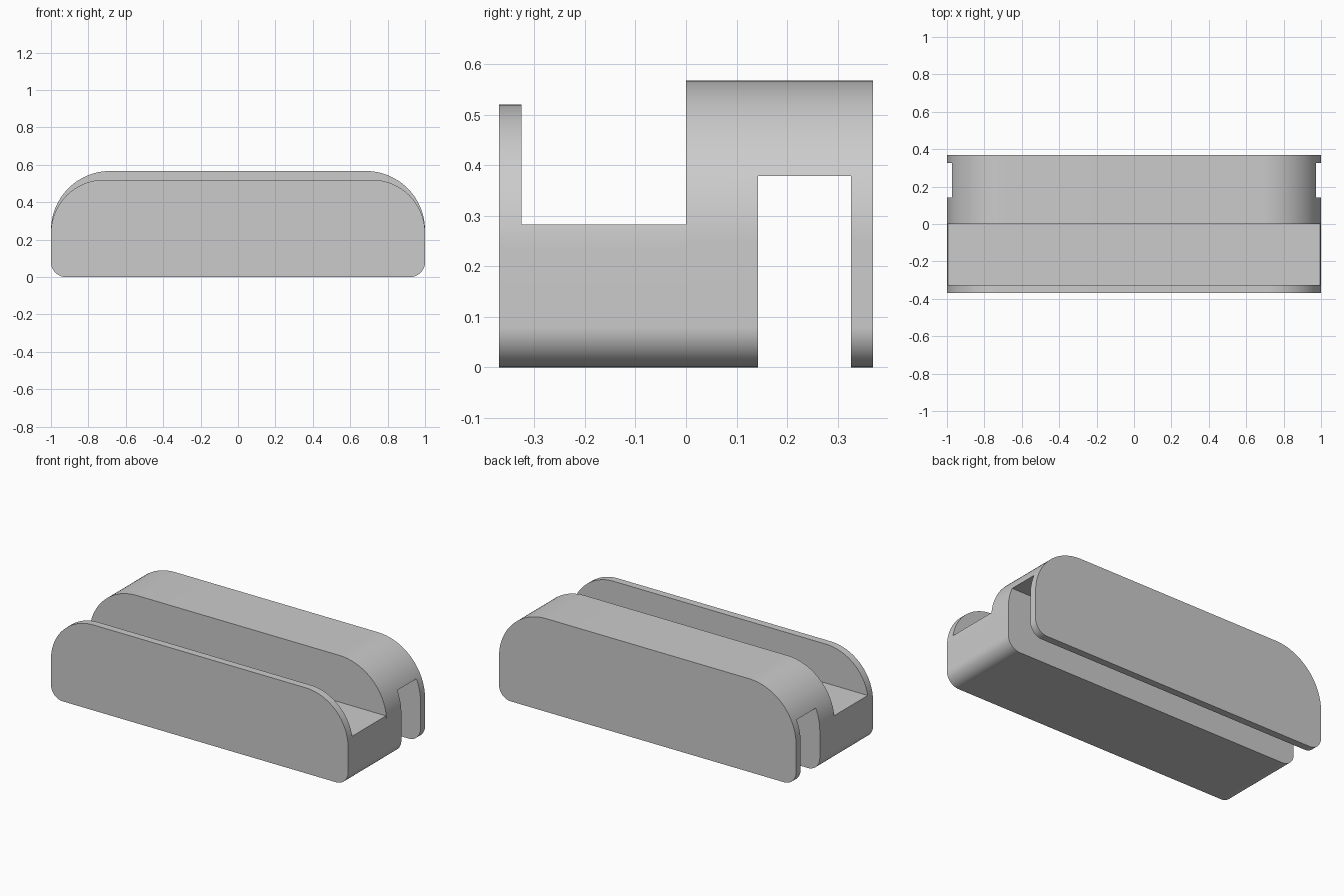
import bpy
import bmesh
from math import sin, cos, pi

cube = bpy.data.objects.get("Cube")
if cube:
    bpy.data.objects.remove(cube, do_unlink=True)

HALF = 1.0        # half of the length
DEPTH = 0.37      # half of the depth
FOOT_R = 0.08     # radius of the lower corners
STEPS = 24        # segments per rounded corner

grey = bpy.data.materials.new("plain grey")
grey.use_nodes = True
COLOUR = (0.6, 0.6, 0.6, 1)
grey.diffuse_color = COLOUR
grey.node_tree.nodes["Principled BSDF"].inputs["Base Color"].default_value = COLOUR


def rounded_outline(top, top_r):
    """Long outline with large upper corners and small lower corners."""
    corners = [(1, 0, FOOT_R, -pi / 2), (1, top, top_r, 0),
               (-1, top, top_r, pi / 2), (-1, 0, FOOT_R, pi)]
    points = []
    for side, z, r, start in corners:
        cx = side * (HALF - r)
        cz = z - r if z else r
        for i in range(STEPS + 1):
            a = start + pi / 2 * i / STEPS
            points.append((cx + r * cos(a), cz + r * sin(a)))
    return points


def extrude_outline(name, points, y0, y1):
    bm = bmesh.new()
    face = bm.faces.new([bm.verts.new((x, y0, z)) for x, z in points])
    moved = bmesh.ops.extrude_face_region(bm, geom=[face])["geom"]
    verts = [v for v in moved if isinstance(v, bmesh.types.BMVert)]
    bmesh.ops.translate(bm, verts=verts, vec=(0, y1 - y0, 0))
    bmesh.ops.recalc_face_normals(bm, faces=bm.faces)
    mesh = bpy.data.meshes.new(name)
    bm.to_mesh(mesh)
    bm.free()
    mesh.materials.append(grey)
    obj = bpy.data.objects.new(name, mesh)
    bpy.context.collection.objects.link(obj)
    return obj


def cut_channel(obj, y0, y1, z0, z1):
    """Cut a full-length channel of rectangular section."""
    box = [(-1.2, z0), (1.2, z0), (1.2, z1), (-1.2, z1)]
    cutter = extrude_outline(obj.name + "_cutter", box, y0, y1)
    cutter.hide_render = True
    mod = obj.modifiers.new("channel", "BOOLEAN")
    mod.operation = "DIFFERENCE"
    mod.solver = "EXACT"
    mod.object = cutter
    bpy.ops.object.select_all(action="DESELECT")
    obj.select_set(True)
    bpy.context.view_layer.objects.active = obj
    bpy.ops.object.modifier_apply(modifier=mod.name)
    bpy.data.objects.remove(cutter, do_unlink=True)
    bpy.ops.object.shade_smooth_by_angle(angle=pi / 6)


# Front tray: open channel behind a raised lip
tray = extrude_outline("front_tray", rounded_outline(0.52, 0.285), -DEPTH, 0)
cut_channel(tray, -0.325, 0.1, 0.283, 1)

# Rear body: taller, with a slot underneath forming a hook
hook = extrude_outline("rear_hook", rounded_outline(0.567, 0.317), 0, DEPTH)
cut_channel(hook, 0.142, 0.326, -1, 0.378)
